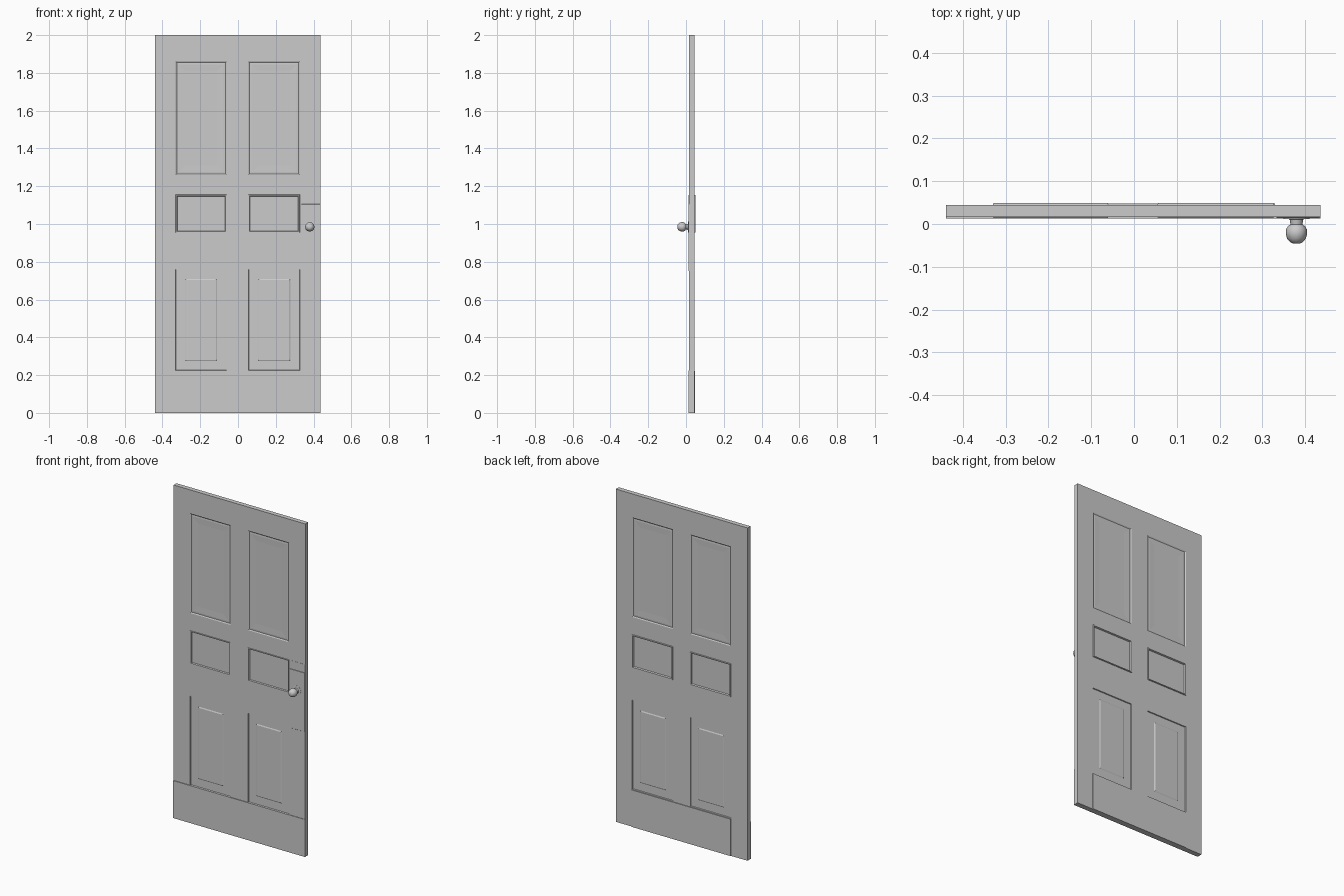
import bpy, bmesh, math
from mathutils import Matrix

if "Cube" in bpy.data.objects:
    bpy.data.objects.remove(bpy.data.objects["Cube"])

X0, X1 = -0.44, 0.436
FRONT, BACK = 0.0165, 0.044
PANEL_X = [(-0.33, -0.06), (0.055, 0.327)]

# Panel profiles: (inset, depth below the face) steps, outside to inside
UPPER = [(0, 0), (0.006, 0.004), (0.016, 0.003), (0.05, 0.004)]
MIDDLE_F = [(0, 0), (0.001, -0.002), (0.006, -0.002), (0.009, 0.005)]
MIDDLE_B = [(0, 0), (0.001, -0.005), (0.006, -0.005), (0.009, 0.004)]
LOWER = [(0, 0), (0.002, 0.005), (0.05, 0.005), (0.056, 0.002)]
ROWS = [((1.26, 1.86), UPPER, UPPER),
        ((0.955, 1.155), MIDDLE_F, MIDDLE_B),
        ((0.225, 0.76), LOWER, LOWER)]


def finish(bm, name, smooth=False):
    bmesh.ops.remove_doubles(bm, verts=bm.verts, dist=1e-5)
    bmesh.ops.recalc_face_normals(bm, faces=bm.faces)
    mesh = bpy.data.meshes.new(name)
    bm.to_mesh(mesh)
    bm.free()
    ob = bpy.data.objects.new(name, mesh)
    bpy.context.collection.objects.link(ob)
    if smooth:
        bpy.context.view_layer.objects.active = ob
        ob.select_set(True)
        bpy.ops.object.shade_smooth_by_angle(angle=math.radians(50))
        ob.select_set(False)
    return ob


def box(name, x, y, z, bevel=0):
    bm = bmesh.new()
    bmesh.ops.create_cube(bm, size=1)
    for v in bm.verts:
        v.co = [a[0] + (c + 0.5) * (a[1] - a[0]) for c, a in zip(v.co, (x, y, z))]
    if bevel:
        bmesh.ops.bevel(bm, geom=bm.edges[:], offset=bevel, segments=1, affect='EDGES')
    return finish(bm, name)


def rect(x, z, y, i=0):
    return [(x[0] + i, y, z[0] + i), (x[1] - i, y, z[0] + i),
            (x[1] - i, y, z[1] - i), (x[0] + i, y, z[1] - i)]


# Door leaf: stiles and rails as a grid, with moulded panels on both faces
bm = bmesh.new()


def face(pts):
    bm.faces.new([bm.verts.new(p) for p in pts])


xs = [X0, *PANEL_X[0], *PANEL_X[1], X1]
zs = [0, 0.225, 0.76, 0.955, 1.155, 1.26, 1.86, 2]
for side, y in ((0, FRONT), (1, BACK)):
    inward = -1 if side else 1
    for x in zip(xs, xs[1:]):
        for z in zip(zs, zs[1:]):
            prof = next((r[1 + side] for r in ROWS if r[0] == z), None)
            if x not in PANEL_X or prof is None:
                face(rect(x, z, y))
                continue
            rings = [rect(x, z, y + inward * d, i) for i, d in prof]
            for a, b in zip(rings, rings[1:]):
                for k in range(4):
                    n = (k + 1) % 4
                    face([a[k], a[n], b[n], b[k]])
            face(rings[-1])
# Outer edges of the leaf
for x in zip(xs, xs[1:]):
    for z in (0, 2):
        face([(x[0], FRONT, z), (x[1], FRONT, z), (x[1], BACK, z), (x[0], BACK, z)])
for z in zip(zs, zs[1:]):
    for x in (X0, X1):
        face([(x, FRONT, z[0]), (x, FRONT, z[1]), (x, BACK, z[1]), (x, BACK, z[0])])
finish(bm, "door_leaf")

# Kick plates and the lock plates
box("kick_plate_front", (X0, X1), (0.0125, 0.02), (0, 0.225))
box("kick_plate_back", (-0.33, 0.33), (0.04, 0.048), (0, 0.222))
box("lock_stile", (0.332, X1), (0.0155, 0.02), (0.225, 1.155))
box("lock_plate", (0.335, 0.434), (0.0135, 0.018), (0.75, 1.105), 0.001)

# Knob: lathed profile (radius, y) with rose, neck and ball
profile = [(0.03, 0.016), (0.03, 0.012), (0.016, 0.011), (0.014, -0.001),
           (0.02, -0.005), (0.0245, -0.013), (0.025, -0.023), (0.022, -0.034),
           (0.014, -0.043), (0.008, -0.0455)]
bm = bmesh.new()
loops = []
for r, y in profile:
    loops.append([bm.verts.new((0.38 + r * math.cos(a * math.tau / 12), y,
                                0.985 + r * math.sin(a * math.tau / 12))) for a in range(12)])
for a, b in zip(loops, loops[1:]):
    for k in range(12):
        n = (k + 1) % 12
        bm.faces.new([a[k], a[n], b[n], b[k]])
bm.faces.new(loops[0])
bm.faces.new(loops[-1])
finish(bm, "knob", smooth=True)
